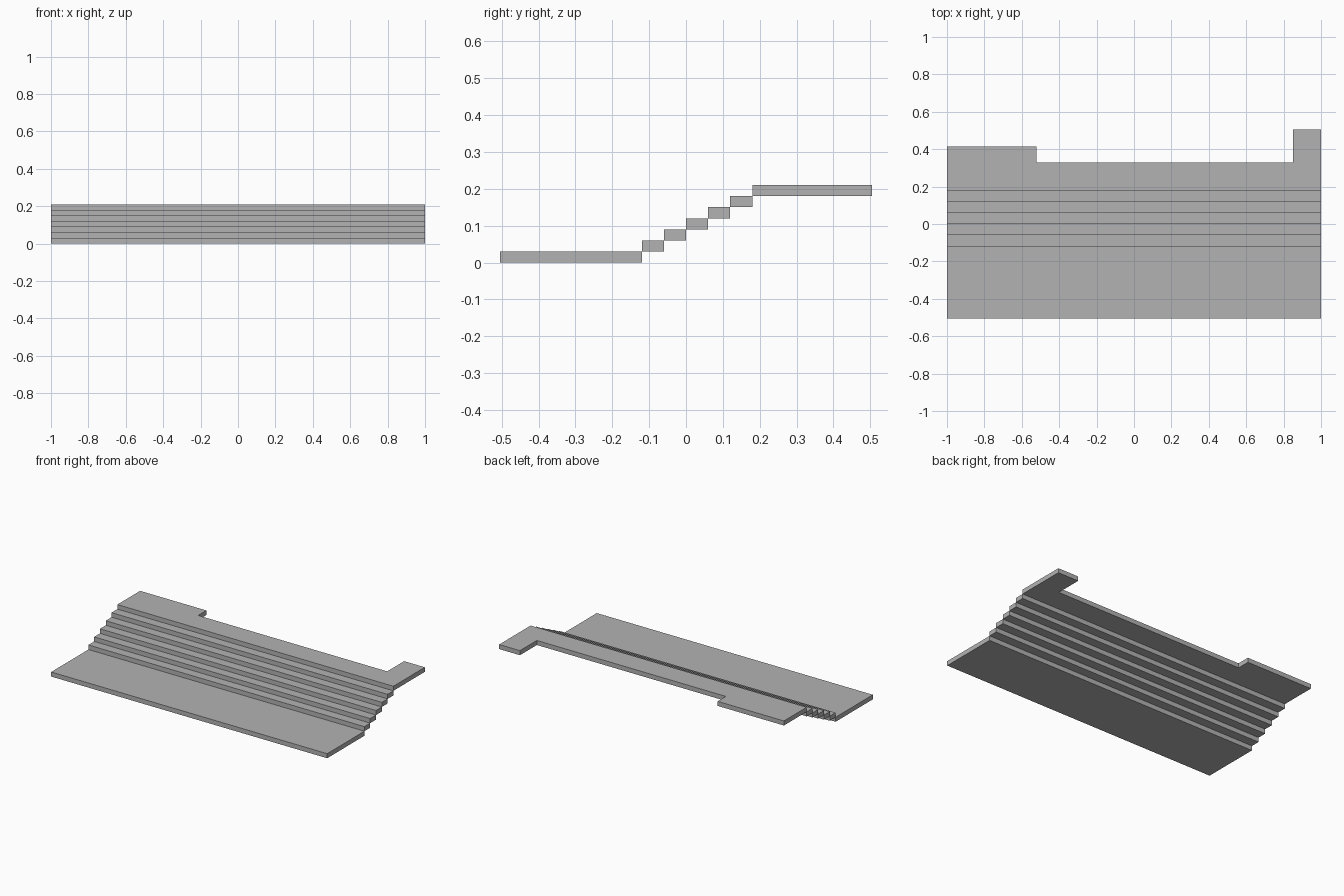
import bpy
import bmesh

cube = bpy.data.objects.get("Cube")
if cube:
    bpy.data.objects.remove(cube, do_unlink=True)

THICK = 0.03
RUN = 0.06
FRONT, BACK = -0.505, 0.505
FIRST = -0.12   # back edge of the lower landing
STEPS = 5

# Single stone colour
stone = bpy.data.materials.new("stone_grey")
stone.use_nodes = True
colour = (0.45, 0.45, 0.45, 1)
stone.diffuse_color = colour
stone.node_tree.nodes["Principled BSDF"].inputs["Base Color"].default_value = colour


def slab(name, outline, level):
    """Extrude a counter-clockwise plan outline into a slab at a step level."""
    bm = bmesh.new()
    z = level * THICK
    face = bm.faces.new([bm.verts.new((x, y, z)) for x, y in outline])
    top = bmesh.ops.extrude_face_region(bm, geom=[face], use_keep_orig=True)
    verts = [v for v in top["geom"] if isinstance(v, bmesh.types.BMVert)]
    bmesh.ops.translate(bm, verts=verts, vec=(0, 0, THICK))
    bmesh.ops.recalc_face_normals(bm, faces=bm.faces)
    mesh = bpy.data.meshes.new(name)
    bm.to_mesh(mesh)
    bm.free()
    mesh.materials.append(stone)
    obj = bpy.data.objects.new(name, mesh)
    bpy.context.collection.objects.link(obj)


def strip(y0, y1):
    return [(-1, y0), (1, y0), (1, y1), (-1, y1)]


# Lower landing
slab("lower_landing", strip(FRONT, FIRST), 0)

# Treads rising toward the back
for i in range(STEPS):
    y = FIRST + i * RUN
    slab(f"tread_{i + 1}", strip(y, y + RUN), i + 1)

# Upper landing with a notched back edge
slab("upper_landing", [
    (-1, FIRST + STEPS * RUN), (1, FIRST + STEPS * RUN),
    (1, BACK), (0.85, BACK), (0.85, 0.33),
    (-0.52, 0.33), (-0.52, 0.415), (-1, 0.415),
], STEPS + 1)
